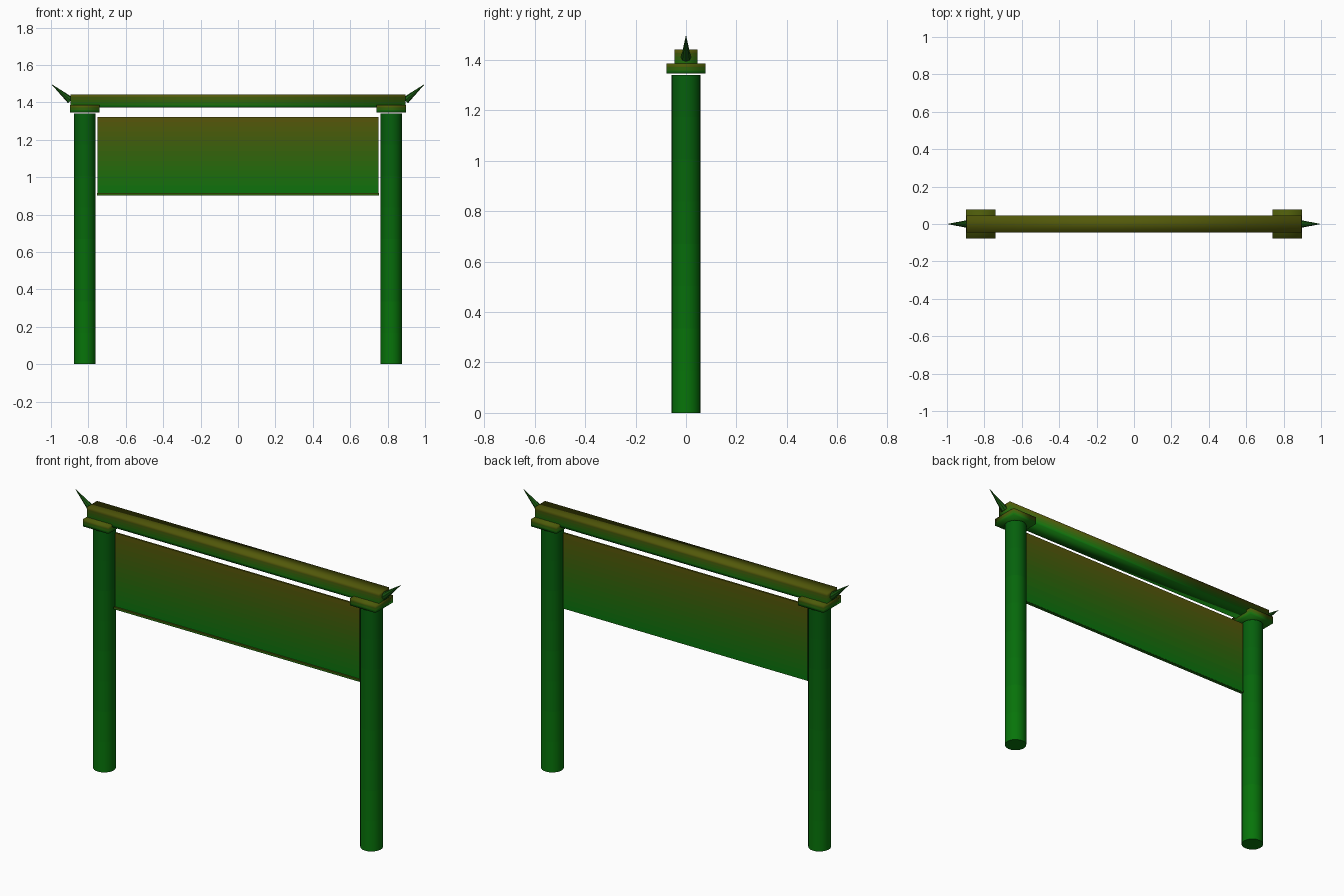
import bpy, bmesh, math
from mathutils import Vector

if "Cube" in bpy.data.objects:
    bpy.data.objects.remove(bpy.data.objects["Cube"])

OLIVE, GREEN = (90, 86, 18), (16, 116, 20)          # painted fade, top to bottom
POST_TOP, POST_LOW = (14, 94, 20), (16, 118, 18)


def material(rgb):
    name = "paint_%d_%d_%d" % tuple(rgb)
    mat = bpy.data.materials.get(name) or bpy.data.materials.new(name)
    mat.diffuse_color = [(c / 255) ** 2.2 for c in rgb] + [1]
    mat.use_nodes = True
    mat.node_tree.nodes["Principled BSDF"].inputs["Base Color"].default_value = mat.diffuse_color
    return mat


def finish(name, top, low, bands, smooth):
    """Apply the transform, slice into height bands and tint them top to bottom."""
    ob = bpy.context.object
    ob.name = name
    bpy.ops.object.transform_apply(location=False, rotation=True, scale=True)
    me = ob.data
    bm = bmesh.new()
    bm.from_mesh(me)
    z0 = min(v.co.z for v in bm.verts)
    z1 = max(v.co.z for v in bm.verts)
    for i in range(1, bands):
        bmesh.ops.bisect_plane(bm, geom=bm.verts[:] + bm.edges[:] + bm.faces[:],
                               plane_co=(0, 0, z0 + (z1 - z0) * i / bands),
                               plane_no=(0, 0, 1))
    for i in range(bands):
        t = (i + 0.5) / bands
        me.materials.append(material([round(a + (b - a) * t) for a, b in zip(low, top)]))
    for f in bm.faces:
        t = (f.calc_center_median().z - z0) / (z1 - z0)
        f.material_index = max(0, min(bands - 1, int(t * bands)))
    bm.to_mesh(me)
    bm.free()
    if smooth == "all":
        bpy.ops.object.shade_smooth()
    elif smooth == "angle":
        bpy.ops.object.shade_smooth_by_angle(angle=math.radians(40))


def box(name, lo, hi, bands, smooth="all"):
    lo, hi = Vector(lo), Vector(hi)
    bpy.ops.mesh.primitive_cube_add(size=1, location=(lo + hi) / 2)
    bpy.context.object.scale = hi - lo
    finish(name, OLIVE, GREEN, bands, smooth)


def cone(name, a, b, r1, r2, sides, top, low, bands):
    a, b = Vector(a), Vector(b)
    d = b - a
    bpy.ops.mesh.primitive_cone_add(vertices=sides, radius1=r1, radius2=r2,
                                    depth=d.length, location=(a + b) / 2)
    bpy.context.object.rotation_euler = d.to_track_quat('Z', 'Y').to_euler()
    finish(name, top, low, bands, "angle")


# Posts, caps and horn finials on both sides
for side, s in (("left", -1), ("right", 1)):
    x = 0.819 * s
    cone(side + "_post", (x, 0, 0), (x, 0, 1.341), 0.057, 0.057, 24,
         POST_TOP, POST_LOW, 8)
    box(side + "_post_cap", (x - 0.078, -0.077, 1.346), (x + 0.078, 0.077, 1.386), 3)
    cone(side + "_horn", (0.895 * s, 0, 1.41), (1.0 * s, 0, 1.499), 0.02, 0.0, 8,
         (30, 88, 24), (30, 88, 24), 1)

# Top beam
box("top_beam", (-0.896, -0.045, 1.372), (0.896, 0.045, 1.441), 5)

# Hanging panel with a thin lip along its front bottom edge
box("hanging_panel", (-0.75, -0.005, 0.904), (0.75, 0.005, 1.322), 16, "flat")
box("panel_lip", (-0.753, -0.014, 0.902), (0.753, 0.004, 0.914), 2, "flat")
